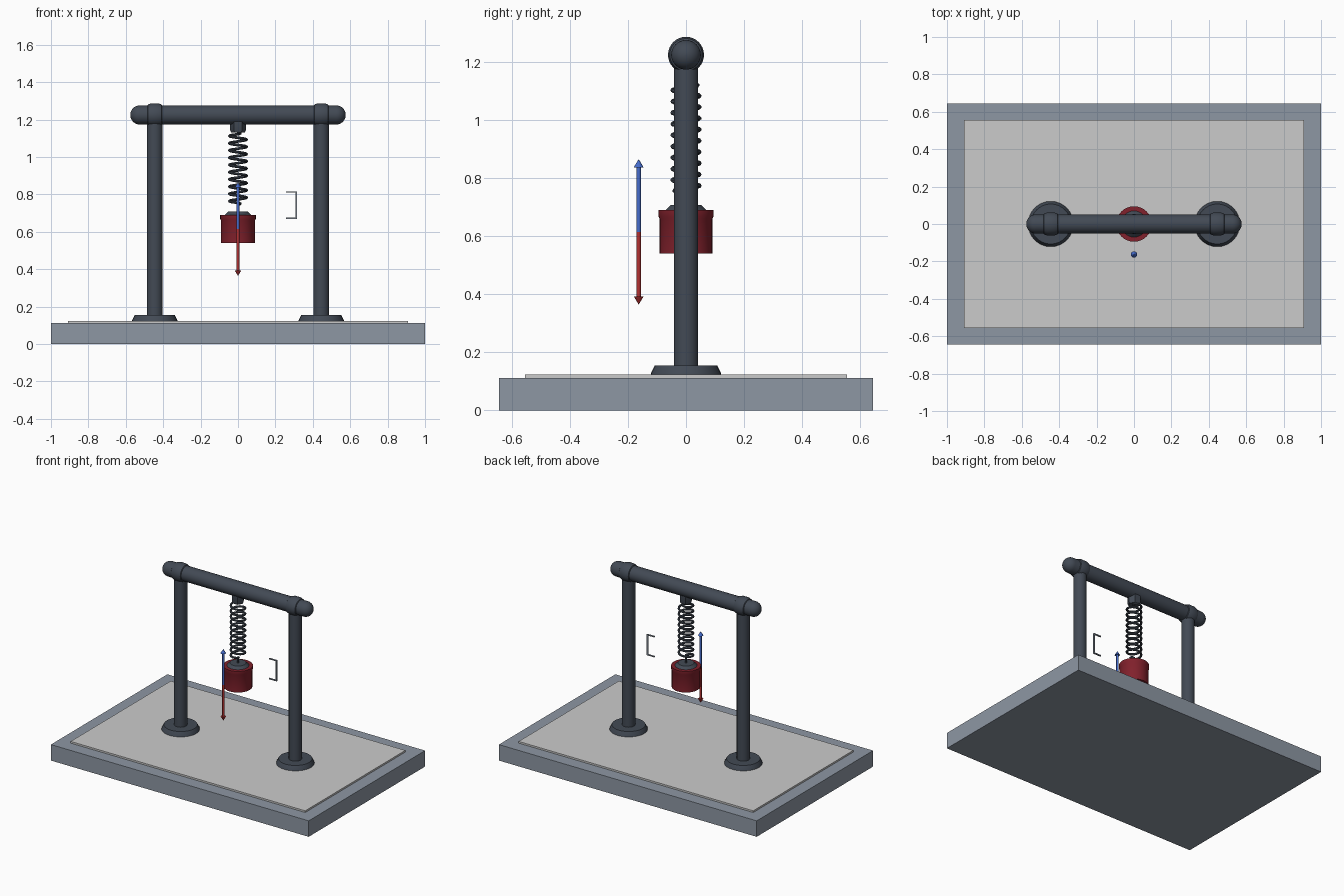
import bpy
from math import pi, sin, cos, radians

if "Cube" in bpy.data.objects:
    bpy.data.objects.remove(bpy.data.objects["Cube"])


def material(name, r, g, b):
    m = bpy.data.materials.new(name)
    m.diffuse_color = (r, g, b, 1)
    m.use_nodes = True
    m.node_tree.nodes["Principled BSDF"].inputs["Base Color"].default_value = m.diffuse_color
    return m


STEEL = material("dark_steel", 0.055, 0.068, 0.09)
SLATE = material("slate", 0.27, 0.31, 0.37)
PALE = material("pale_grey", 0.62, 0.63, 0.65)
RED = material("deep_red", 0.22, 0.015, 0.025)
ARROW_RED = material("arrow_red", 0.45, 0.03, 0.03)
BLUE = material("arrow_blue", 0.06, 0.15, 0.6)


def finish(ob, name, mat, smooth=True):
    ob.name = name
    ob.data.materials.append(mat)
    if smooth:
        bpy.ops.object.select_all(action='DESELECT')
        ob.select_set(True)
        bpy.context.view_layer.objects.active = ob
        bpy.ops.object.shade_smooth_by_angle(angle=radians(32))
    return ob


def box(name, size, loc, mat):
    bpy.ops.mesh.primitive_cube_add(size=1, location=loc)
    ob = bpy.context.object
    ob.scale = size
    bpy.ops.object.transform_apply(location=False, rotation=False, scale=True)
    return finish(ob, name, mat, False)


def lathe(name, profile, mat, loc=(0, 0, 0), rot=(0, 0, 0), n=32):
    """Closed solid of revolution from (radius, z) points, bottom to top."""
    verts, faces = [], []
    for r, z in profile:
        verts += [(r * cos(2 * pi * i / n), r * sin(2 * pi * i / n), z) for i in range(n)]
    for k in range(len(profile) - 1):
        for i in range(n):
            j = (i + 1) % n
            faces.append((k * n + i, k * n + j, (k + 1) * n + j, (k + 1) * n + i))
    faces.append(tuple(reversed(range(n))))
    faces.append(tuple(range(len(verts) - n, len(verts))))
    me = bpy.data.meshes.new(name)
    me.from_pydata(verts, [], faces)
    ob = bpy.data.objects.new(name, me)
    bpy.context.collection.objects.link(ob)
    ob.location, ob.rotation_euler = loc, rot
    return finish(ob, name, mat)


# base slab and inset top panel
box("base_slab", (2, 1.29, 0.112), (0, 0, 0.056), SLATE)
box("base_panel", (1.82, 1.11, 0.014), (0, 0, 0.117), PALE)

# posts, feet and collars on both sides
for side, x in (("left", -0.445), ("right", 0.445)):
    lathe(side + "_post", [(0.042, 0.122), (0.042, 1.225)], STEEL, (x, 0, 0))
    lathe(side + "_foot", [(0.122, 0.122), (0.12, 0.13), (0.107, 0.155)], STEEL, (x, 0, 0))
    lathe(side + "_collar", [(0.05, -0.04), (0.056, -0.036), (0.062, -0.018), (0.062, 0.018),
                             (0.056, 0.036), (0.05, 0.04)], STEEL, (x, 0, 1.225), (0, pi / 2, 0))

# crossbar with domed ends
R, L = 0.051, 0.525
dome = [(R * cos(a), L + R * sin(a)) for a in [i * pi / 2 / 8 for i in range(8)] + [1.56]]
lathe("crossbar", [(r, -z) for r, z in reversed(dome)] + dome, STEEL,
      (0, 0, 1.225), (0, pi / 2, 0))

# hanger block under the bar
lathe("spring_hanger", [(0.036, 1.13), (0.042, 1.142), (0.042, 1.2)], STEEL, n=6)

# coil spring with straight lead-in and hook
TURNS, STEP, COIL = 10, 20, 0.046
Z0, Z1 = 1.132, 0.745
path = [(0, 0, 1.15)]
for i in range(TURNS * STEP + 1):
    t = i / (TURNS * STEP)
    r = COIL * min(1, t * 30, (1 - t) * 30)
    a = 2 * pi * TURNS * t
    path.append((r * cos(a), r * sin(a), Z0 + (Z1 - Z0) * t))
path.append((0, 0, 0.69))
curve = bpy.data.curves.new("coil_spring", 'CURVE')
curve.dimensions = '3D'
curve.bevel_depth = 0.0075
curve.bevel_resolution = 2
curve.use_fill_caps = True
spline = curve.splines.new('POLY')
spline.points.add(len(path) - 1)
for p, co in zip(spline.points, path):
    p.co = (*co, 1)
spring = bpy.data.objects.new("coil_spring", curve)
bpy.context.collection.objects.link(spring)
bpy.ops.object.select_all(action='DESELECT')
spring.select_set(True)
bpy.context.view_layer.objects.active = spring
bpy.ops.object.convert(target='MESH')
finish(bpy.context.object, "coil_spring", STEEL)

# hanging weight with rim and dark cap
lathe("weight", [(0.091, 0.54), (0.091, 0.66), (0.095, 0.668), (0.095, 0.69)], RED)
lathe("weight_cap", [(0.07, 0.685), (0.07, 0.69), (0.052, 0.708)], STEEL)

# up and down motion arrows in front of the weight
SHAFT = [(0.0075, 0), (0.0075, 0.222), (0.017, 0.222), (0.0005, 0.25)]
lathe("up_arrow", SHAFT, BLUE, (0, -0.163, 0.615), n=16)
lathe("down_arrow", SHAFT, ARROW_RED, (0, -0.163, 0.615), (pi, 0, 0), n=16)

# travel bracket beside the weight
box("bracket_stem", (0.009, 0.009, 0.147), (0.312, -0.02, 0.743), SLATE)
for tag, z in (("upper", 0.813), ("lower", 0.673)):
    box("bracket_" + tag + "_arm", (0.056, 0.009, 0.007), (0.285, -0.02, z), SLATE)
